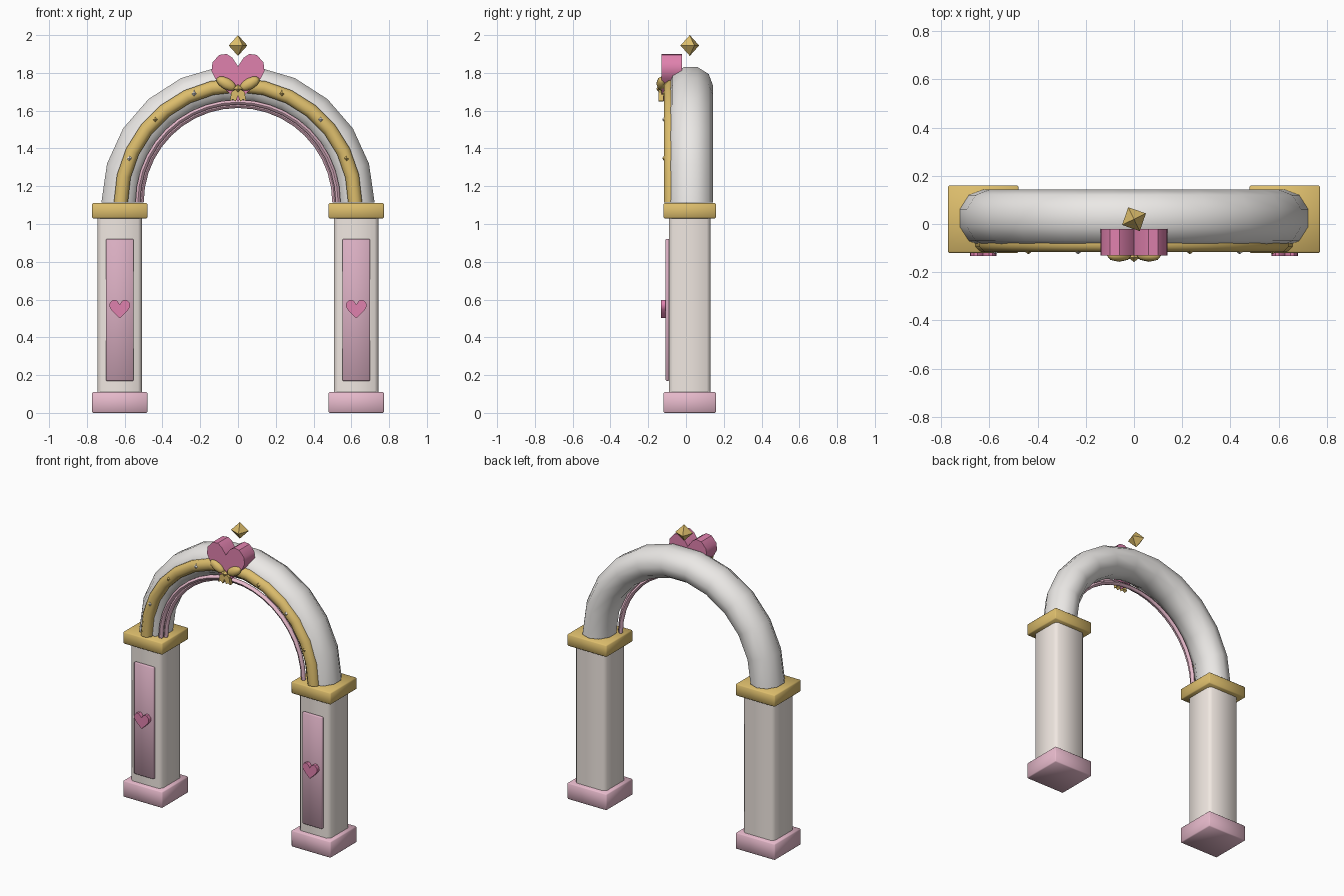
import bpy, bmesh, math
from math import sin, cos, pi, radians

if "Cube" in bpy.data.objects:
    bpy.data.objects.remove(bpy.data.objects["Cube"])

def mat(name, c):
    m = bpy.data.materials.new(name)
    m.diffuse_color = (*c, 1)
    m.use_nodes = True
    m.node_tree.nodes["Principled BSDF"].inputs["Base Color"].default_value = m.diffuse_color
    return m

CREAM = mat("cream", (0.87, 0.80, 0.75))
WHITE = mat("white", (0.83, 0.81, 0.79))
GOLD = mat("gold", (0.72, 0.51, 0.15))
BLUSH = mat("blush", (0.80, 0.49, 0.60))
PANEL = mat("panel_pink", (0.69, 0.42, 0.53))
ROSE = mat("rose", (0.74, 0.22, 0.42))
ARCH_Z = 1.115

def finish(name, bm, material, smooth=None):
    bmesh.ops.recalc_face_normals(bm, faces=bm.faces)
    me = bpy.data.meshes.new(name)
    bm.to_mesh(me)
    bm.free()
    ob = bpy.data.objects.new(name, me)
    bpy.context.collection.objects.link(ob)
    me.materials.append(material)
    if smooth:
        bpy.ops.object.select_all(action='DESELECT')
        ob.select_set(True)
        bpy.context.view_layer.objects.active = ob
        bpy.ops.object.shade_smooth_by_angle(angle=radians(smooth))
    return ob

def box(name, lo, hi, material, bevel=0, vertical_only=False):
    bm = bmesh.new()
    bmesh.ops.create_cube(bm, size=1)
    for v in bm.verts:
        v.co = [(a + b) / 2 + c * (b - a) for a, b, c in zip(lo, hi, v.co)]
    if bevel:
        edges = [e for e in bm.edges if not vertical_only
                 or abs(e.verts[0].co.z - e.verts[1].co.z) > 0.01]
        bmesh.ops.bevel(bm, geom=edges, offset=bevel, segments=1, affect='EDGES')
    return finish(name, bm, material, 50)

# Half ring with an elliptical section, swept over the arch
def half_ring(name, radius, y, r_rad, r_y, segs, sides, material):
    bm = bmesh.new()
    rings = []
    for i in range(segs + 1):
        a = pi * i / segs
        ring = []
        for j in range(sides):
            t = 2 * pi * (j + 0.5) / sides
            r = radius + r_rad * cos(t) / cos(pi / sides)
            ring.append(bm.verts.new((r * cos(a), y + r_y * sin(t) / cos(pi / sides),
                                      ARCH_Z + r * sin(a))))
        rings.append(ring)
    for p, q in zip(rings, rings[1:]):
        for j in range(sides):
            k = (j + 1) % sides
            bm.faces.new((p[j], p[k], q[k], q[j]))
    bm.faces.new(rings[0])
    bm.faces.new(rings[-1])
    return finish(name, bm, material, 60)

# Extruded outline in the xz plane
def slab(name, pts, y0, y1, material):
    bm = bmesh.new()
    f = bm.faces.new([bm.verts.new((x, y0, z)) for x, z in pts])
    g = bmesh.ops.extrude_face_region(bm, geom=[f])
    bmesh.ops.translate(bm, vec=(0, y1 - y0, 0),
                        verts=[v for v in g['geom'] if isinstance(v, bmesh.types.BMVert)])
    return finish(name, bm, material, 35)

HEART = [(0.03, 0.105), (0.06, 0.125), (0.10, 0.12), (0.135, 0.08),
         (0.14, 0.035), (0.12, -0.005), (0.07, -0.06)]

def heart(name, cx, cz, s, y0, y1):
    half = [(0, 0.06)] + HEART + [(0, -0.125)]
    pts = half + [(-x, z) for x, z in reversed(HEART)]
    return slab(name, [(cx + x * s, cz + z * s) for x, z in pts], y0, y1, ROSE)

def gem(name, loc, size, material, turn=0):
    bm = bmesh.new()
    bmesh.ops.create_uvsphere(bm, u_segments=4, v_segments=2, radius=1)
    ob = finish(name, bm, material)
    ob.location, ob.scale, ob.rotation_euler = loc, size, (0, 0, turn)
    return ob

# Pillars with bases, caps, panels and hearts
for side, s in (("left", -1), ("right", 1)):
    c = s * 0.626
    box(side + "_base", (c - 0.147, -0.12, 0), (c + 0.147, 0.16, 0.11), BLUSH, 0.006)
    box(side + "_pillar", (c - 0.117, -0.09, 0.10), (c + 0.117, 0.13, 1.04), CREAM, 0.02, True)
    box(side + "_cap", (c - 0.147, -0.12, 1.03), (c + 0.147, 0.16, 1.11), GOLD, 0.006)
    box(side + "_panel", (c - 0.073, -0.108, 0.17), (c + 0.073, -0.088, 0.92), PANEL, 0.004)
    heart(side + "_small_heart", c, 0.55, 0.39, -0.132, -0.10)

# Arch and trims
half_ring("arch", 0.625, 0.025, 0.098, 0.112, 11, 10, WHITE)
half_ring("gold_band", 0.62, -0.08, 0.037, 0.036, 14, 8, GOLD)
half_ring("pink_trim_front", 0.53, -0.062, 0.013, 0.013, 20, 6, BLUSH)
half_ring("pink_trim_inner", 0.511, -0.036, 0.012, 0.012, 20, 6, BLUSH)

# Small studs along the gold band
for i, deg in enumerate((22, 45, 68, 112, 135, 158)):
    a = radians(deg)
    gem(f"stud_{i}", (0.62 * cos(a), -0.112, ARCH_Z + 0.62 * sin(a)),
        (0.018, 0.014, 0.02), WHITE if i % 2 else GOLD)

# Crest heart, bow and finial
heart("crest_heart", 0, 1.775, 1.0, -0.13, -0.02)
for side, s in (("left", -1), ("right", 1)):
    bm = bmesh.new()
    bmesh.ops.create_uvsphere(bm, u_segments=8, v_segments=6, radius=1)
    lobe = finish(side + "_bow_loop", bm, GOLD, 60)
    lobe.location = (s * 0.062, -0.13, 1.743)
    lobe.scale = (0.058, 0.027, 0.03)
    lobe.rotation_euler = (0, -s * 0.5, 0)
    slab(side + "_bow_tail", [(s * x, z) for x, z in
         ((0, 1.72), (0.035, 1.70), (0.043, 1.65), (0.027, 1.66), (0.012, 1.648), (0, 1.68))],
         -0.145, -0.12, GOLD)
gem("bow_knot", (0, -0.14, 1.715), (0.024, 0.018, 0.024), GOLD)
gem("finial", (0, 0.02, 1.945), (0.055, 0.055, 0.055), GOLD, 0.45)
